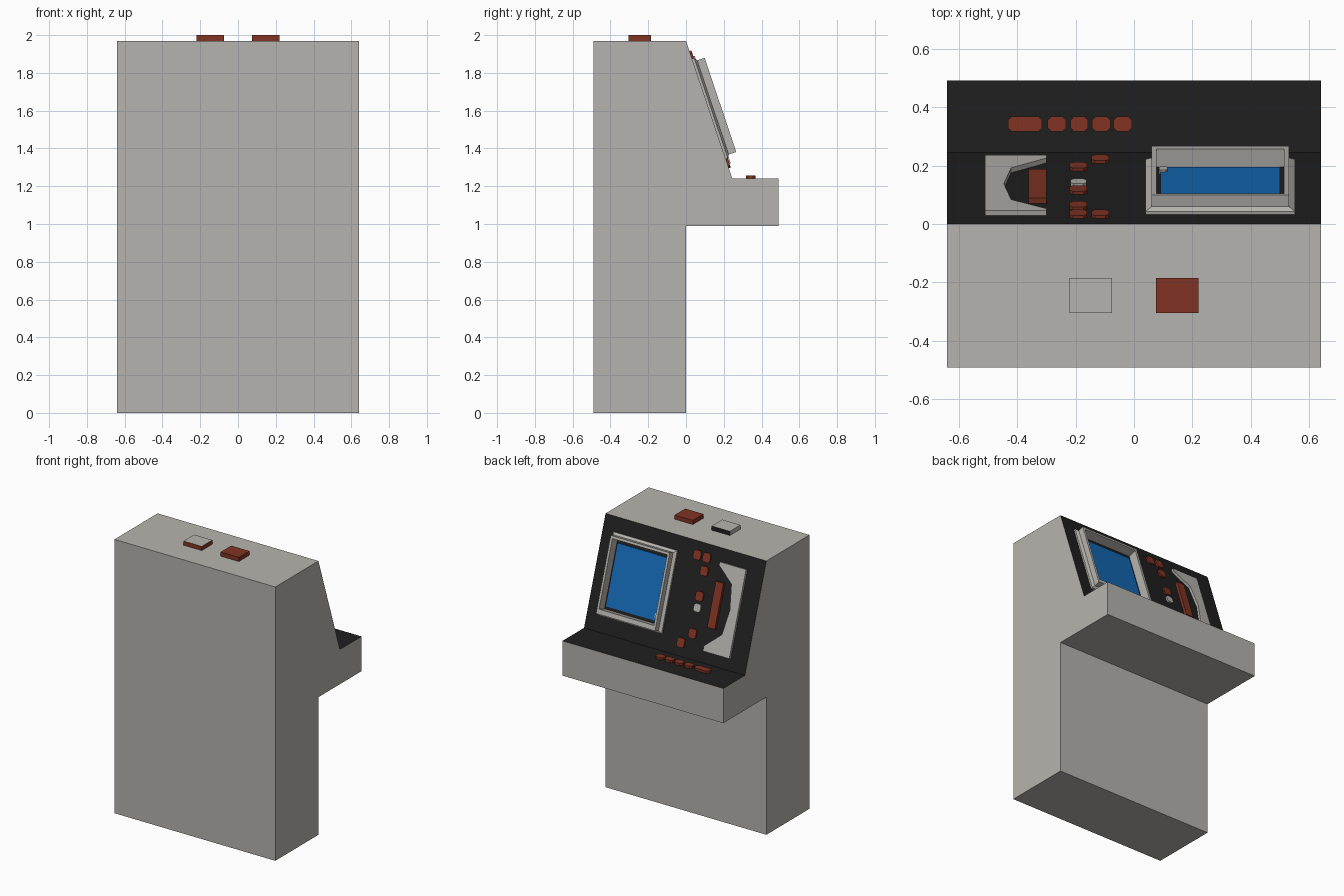
import bpy, bmesh, math
from mathutils import Matrix, Vector

if "Cube" in bpy.data.objects:
    bpy.data.objects.remove(bpy.data.objects["Cube"])


def material(name, rgb):
    m = bpy.data.materials.new(name)
    m.diffuse_color = (*rgb, 1)
    m.use_nodes = True
    m.node_tree.nodes["Principled BSDF"].inputs["Base Color"].default_value = m.diffuse_color
    return m


GREY = material("warm_grey", (0.47, 0.455, 0.425))
BLACK = material("panel_black", (0.014, 0.014, 0.014))
RED = material("brick_red", (0.22, 0.034, 0.017))
BLUE = material("screen_blue", (0.007, 0.14, 0.46))

# Local frames: sloped panel (x, distance down the slope, height off it), shelf and roof
TOP, SHELF, FOOT = 1.97, 1.24, 0.245
down = Vector((0, FOOT, SHELF - TOP)).normalized()
out = Vector((1, 0, 0)).cross(down)
PANEL = Matrix(((1, 0, 0, 0), (0, down.y, out.y, 0), (0, down.z, out.z, TOP), (0, 0, 0, 1)))
ON_SHELF = Matrix.Translation((0, 0, SHELF))
ON_ROOF = Matrix.Translation((0, 0, TOP))


def finish(name, bm, mats, matrix):
    bmesh.ops.recalc_face_normals(bm, faces=bm.faces)
    bmesh.ops.transform(bm, matrix=matrix, verts=bm.verts)
    bm.normal_update()
    me = bpy.data.meshes.new(name)
    for m in mats:
        me.materials.append(m)
    ob = bpy.data.objects.new(name, me)
    bpy.context.collection.objects.link(ob)
    bm.to_mesh(me)
    bm.free()
    return ob


def prism(name, pts, h0, h1, mat, matrix):
    bm = bmesh.new()
    face = bm.faces.new([bm.verts.new((x, y, h0)) for x, y in pts])
    ext = bmesh.ops.extrude_face_region(bm, geom=[face], use_keep_orig=True)
    bmesh.ops.translate(bm, vec=(0, 0, h1 - h0),
                        verts=[v for v in ext["geom"] if isinstance(v, bmesh.types.BMVert)])
    return finish(name, bm, [mat], matrix)


def rect(x0, x1, y0, y1):
    return [(x0, y0), (x1, y0), (x1, y1), (x0, y1)]


def button(name, x0, x1, y0, y1, h, mat, matrix, c=0.012):
    # plate with clipped corners
    pts = [(x0 + c, y0), (x1 - c, y0), (x1, y0 + c), (x1, y1 - c),
           (x1 - c, y1), (x0 + c, y1), (x0, y1 - c), (x0, y0 + c)]
    return prism(name, pts, 0, h, mat, matrix)


# Cabinet: side profile extruded across x; slope and shelf top are black
profile = [(-0.49, 0), (0, 0), (0, 0.99), (0.49, 0.99), (0.49, SHELF),
           (FOOT, SHELF), (0, TOP), (-0.49, TOP)]
across = Matrix(((0, 0, 1, 0), (1, 0, 0, 0), (0, 1, 0, 0), (0, 0, 0, 1)))
cabinet = prism("cabinet", profile, -0.64, 0.64, GREY, across)
cabinet.data.materials.append(BLACK)
for p in cabinet.data.polygons:
    if p.normal.z > 0.2 and p.center.y > 0:
        p.material_index = 1

# Screen bezel: stacked rectangular loops from flange to rim and back down inside
loops = [(0.04, 0.55, 0.10, 0.66, 0), (0.04, 0.55, 0.10, 0.66, 0.012),
         (0.06, 0.53, 0.117, 0.643, 0.023), (0.06, 0.53, 0.117, 0.643, 0.065),
         (0.077, 0.513, 0.135, 0.61, 0.065), (0.077, 0.513, 0.135, 0.61, 0)]
bm = bmesh.new()
rings = [[bm.verts.new((x, y, h)) for x, y in rect(a, b, c, d)] for a, b, c, d, h in loops]
for r, s in zip(rings, rings[1:]):
    for i in range(4):
        j = (i + 1) % 4
        bm.faces.new((r[i], r[j], s[j], s[i]))
finish("screen_bezel", bm, [GREY], PANEL)

prism("screen", rect(0.09, 0.50, 0.165, 0.59), 0, 0.008, BLUE, PANEL)
button("screen_knob", 0.085, 0.115, 0.535, 0.575, 0.015, GREY, PANEL, 0.008)

# Bracket-shaped trim and the long slider inside it
bracket = [(-0.51, 0.09), (-0.30, 0.09), (-0.30, 0.113), (-0.42, 0.21), (-0.445, 0.38),
           (-0.42, 0.55), (-0.30, 0.655), (-0.30, 0.69), (-0.51, 0.69)]
prism("bracket_trim", bracket, 0, 0.018, GREY, PANEL)
prism("slider_bar", rect(-0.36, -0.30, 0.22, 0.53), 0, 0.02, RED, PANEL)

# Panel buttons
for i, (x, d) in enumerate([(-0.19, 0.09), (-0.115, 0.09), (-0.19, 0.18), (-0.19, 0.35),
                            (-0.19, 0.60), (-0.19, 0.68), (-0.115, 0.68)]):
    if (x, d) == (-0.19, 0.68):
        continue
    button(f"panel_button_{i}", x - 0.03, x + 0.03, d - 0.032, d + 0.032, 0.011, RED, PANEL)
button("pale_panel_button", -0.217, -0.163, 0.40, 0.455, 0.011, GREY, PANEL)

# Shelf buttons
for i, (a, b) in enumerate([(-0.43, -0.315), (-0.295, -0.233), (-0.217, -0.157),
                            (-0.143, -0.08), (-0.07, -0.007)]):
    button(f"shelf_button_{i}", a, b, 0.317, 0.367, 0.017, RED, ON_SHELF)

# Roof blocks: one red, one with a pale lid and dark rear
prism("roof_block_right", rect(0.075, 0.22, -0.305, -0.185), 0, 0.03, RED, ON_ROOF)
block = prism("roof_block_left", rect(-0.22, -0.075, -0.305, -0.185), 0, 0.03, RED, ON_ROOF)
block.data.materials.append(GREY)
block.data.materials.append(BLACK)
for p in block.data.polygons:
    if p.normal.z > 0.5 or p.normal.x < -0.5:
        p.material_index = 1
    elif p.normal.y > 0.5:
        p.material_index = 2
